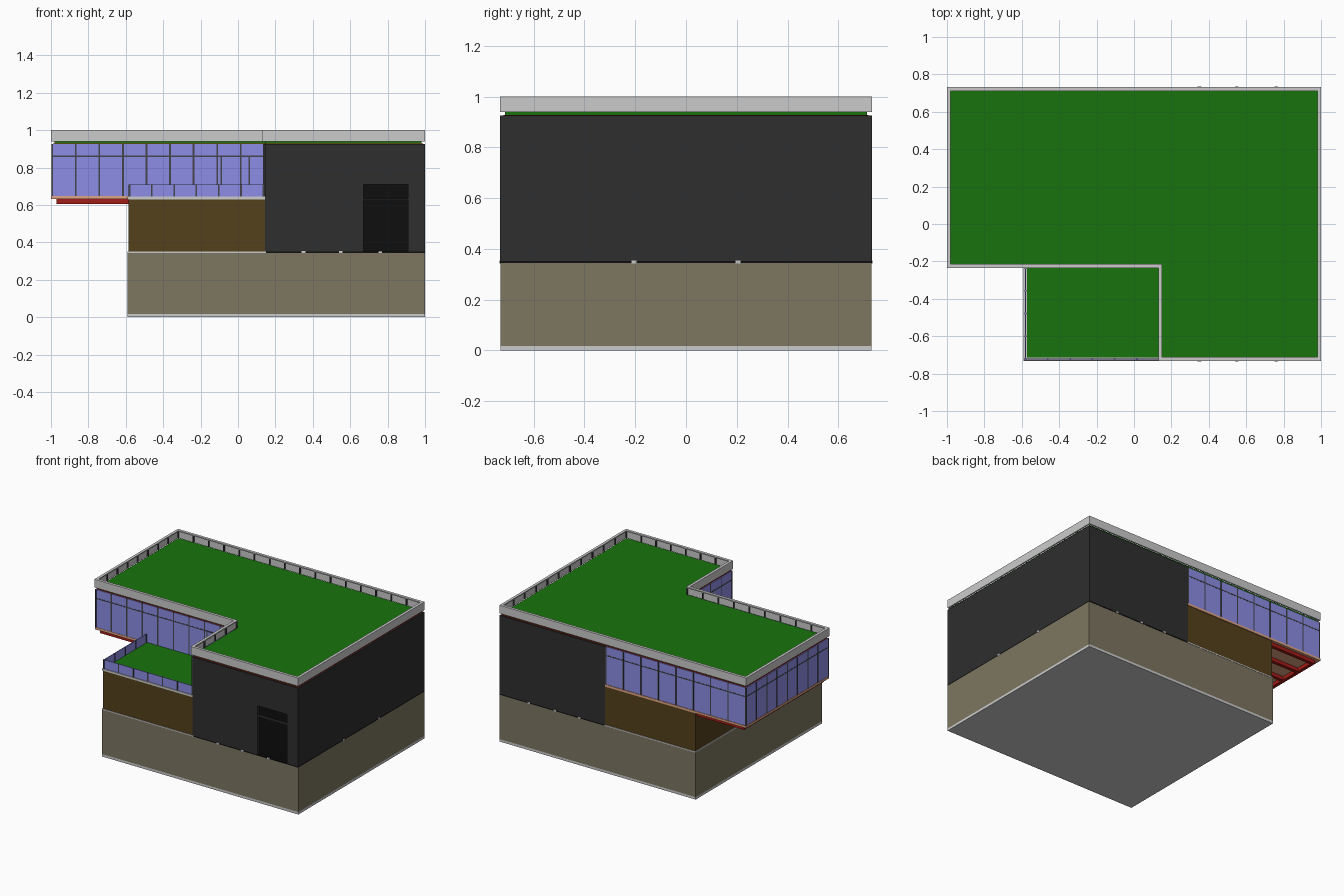
import bpy, bmesh
from mathutils import Vector

if "Cube" in bpy.data.objects:
    bpy.data.objects.remove(bpy.data.objects["Cube"])


def material(name, rgb):
    m = bpy.data.materials.new(name)
    m.diffuse_color = [*((c / 255) ** 2.2 for c in rgb), 1]
    m.use_nodes = True
    m.node_tree.nodes["Principled BSDF"].inputs["Base Color"].default_value = m.diffuse_color
    return m


GREEN = material("turf", (31, 115, 21))
GLASS = material("glass", (140, 140, 230))
DARK = material("dark_cladding", (50, 50, 50))
BLACK = material("black", (22, 22, 22))
FRAME = material("frame", (70, 70, 78))
TAN = material("stone", (124, 117, 97))
BROWN = material("timber", (86, 67, 34))
RED = material("red_steel", (160, 34, 29))
SALMON = material("fascia", (225, 165, 130))


def finish(name, bm, mat):
    bmesh.ops.recalc_face_normals(bm, faces=bm.faces)
    me = bpy.data.meshes.new(name)
    bm.to_mesh(me)
    bm.free()
    ob = bpy.data.objects.new(name, me)
    bpy.context.collection.objects.link(ob)
    if mat:
        me.materials.append(mat)
    return ob


def boxes(name, mat, *spans):
    """One object made of boxes, each given as (x0, x1, y0, y1, z0, z1)."""
    bm = bmesh.new()
    for x0, x1, y0, y1, z0, z1 in spans:
        vs = bmesh.ops.create_cube(bm, size=1)["verts"]
        for v in vs:
            v.co = (x1 if v.co.x > 0 else x0, y1 if v.co.y > 0 else y0, z1 if v.co.z > 0 else z0)
    return finish(name, bm, mat)


def inset(pts, d):
    """Inset a counter-clockwise, right-angled outline by d."""
    out = []
    for i, p in enumerate(pts):
        p = Vector(p)
        e1 = (p - Vector(pts[i - 1])).normalized()
        e2 = (Vector(pts[(i + 1) % len(pts)]) - p).normalized()
        out.append(p + d * Vector((-e1.y - e2.y, e1.x + e2.x)))
    return out


def prism(name, pts, z0, z1, mat):
    bm = bmesh.new()
    face = bm.faces.new([bm.verts.new((p[0], p[1], z0)) for p in pts])
    top = bmesh.ops.extrude_face_region(bm, geom=[face])["geom"]
    bmesh.ops.translate(bm, vec=(0, 0, z1 - z0), verts=[g for g in top if isinstance(g, bmesh.types.BMVert)])
    return finish(name, bm, mat)


def ring(name, pts, width, z0, z1, mat=None):
    bm = bmesh.new()
    inner = inset(pts, width)
    loops = [[bm.verts.new((p[0], p[1], z)) for p in o]
             for o, z in ((pts, z0), (pts, z1), (inner, z1), (inner, z0))]
    for a, b in zip(loops, loops[1:] + loops[:1]):
        for i in range(len(pts)):
            j = (i + 1) % len(pts)
            bm.faces.new((a[i], a[j], b[j], b[i]))
    return finish(name, bm, mat)


def glazing(name, a, b, z0, z1, bays, rail_z=None):
    """Glass wall from a to b with thin mullions and an optional cross rail."""
    a, b = Vector(a), Vector(b)

    def bar(p, q, t, lo, hi):
        return (min(p.x, q.x) - t, max(p.x, q.x) + t, min(p.y, q.y) - t, max(p.y, q.y) + t, lo, hi)

    boxes(name + "_glass", GLASS, bar(a, b, 0.003, z0, z1))
    bars = []
    for i in range(bays + 1):
        p = a.lerp(b, i / bays)
        bars.append(bar(p, p, 0.0045, z0, z1))
    if rail_z:
        bars.append(bar(a, b, 0.004, rail_z - 0.004, rail_z + 0.004))
    boxes(name + "_mullions", FRAME, *bars)


# lower storey
boxes("foundation_slab", None, (-0.59, 1, -0.73, 0.73, 0, 0.018))
boxes("stone_base", TAN, (-0.59, 1, -0.73, 0.73, 0.018, 0.344))
boxes("base_coping", None, (-0.59, 0.15, -0.732, 0.732, 0.344, 0.352))
boxes("shadow_joint", BLACK, (0.15, 1, -0.732, 0.732, 0.344, 0.352))
joints = [(x - 0.01, x + 0.01, s * 0.733 - 0.002, s * 0.733 + 0.002, 0.343, 0.354)
          for x in (0.35, 0.55, 0.76) for s in (-1, 1)]
joints += [(0.99, 1.001, y - 0.01, y + 0.01, 0.343, 0.354) for y in (-0.205, 0.205)]
boxes("joint_blocks", None, *joints)

# middle storey with terrace
boxes("timber_storey", BROWN, (-0.585, 0.15, -0.728, 0.728, 0.352, 0.63))
boxes("terrace_slab", None, (-0.59, 0.145, -0.73, -0.23, 0.63, 0.645))
boxes("terrace_turf", GREEN, (-0.572, 0.135, -0.715, -0.235, 0.645, 0.652))
glazing("terrace_front_rail", (-0.58, -0.722), (0.135, -0.722), 0.645, 0.71, 6)
glazing("terrace_side_rail", (-0.58, -0.722), (-0.58, -0.235), 0.645, 0.71, 4)

# dark block with recessed entrance
block = boxes("dark_block", DARK, (0.145, 1, -0.732, 0.732, 0.352, 0.925))
cutter = boxes("door_cutter", None, (0.67, 0.91, -0.8, -0.69, 0.352, 0.71))
mod = block.modifiers.new("doorway", "BOOLEAN")
mod.operation, mod.object, mod.solver = "DIFFERENCE", cutter, "EXACT"
bpy.context.view_layer.objects.active = block
bpy.ops.object.modifier_apply(modifier=mod.name)
bpy.data.objects.remove(cutter)
boxes("entrance_door", BLACK, (0.67, 0.91, -0.71, -0.688, 0.352, 0.71))
boxes("door_transom", DARK, (0.67, 0.91, -0.73, -0.70, 0.625, 0.635))

# glazed upper storey
boxes("upper_floor", SALMON, (-1, 0.145, -0.23, 0.732, 0.632, 0.648))
glazing("front_wall", (-0.993, -0.225), (0.14, -0.225), 0.648, 0.925, 9, 0.86)
glazing("left_wall", (-0.993, -0.225), (-0.993, 0.725), 0.648, 0.925, 8, 0.86)
glazing("back_wall", (-0.993, 0.725), (0.14, 0.725), 0.648, 0.925, 8, 0.86)
glazing("terrace_wall", (0.138, -0.725), (0.138, -0.225), 0.648, 0.925, 4, 0.86)
boxes("terrace_door_frame", FRAME,
      *[(x - 0.004, x + 0.004, -0.232, -0.222, 0.65, 0.86) for x in (-0.09, 0.06)],
      (-0.09, 0.06, -0.232, -0.222, 0.856, 0.864))

# red beams under the overhang
beams = [(-0.965, -0.585, y - 0.012, y + 0.012, 0.605, 0.632)
         for y in (-0.2 + i * 0.9 / 6 for i in range(7))]
beams.append((-0.97, -0.945, -0.212, 0.712, 0.605, 0.632))
boxes("overhang_beams", RED, *beams)

# roof, soffit and parapet
outline = [(-1, -0.235), (0.13, -0.235), (0.13, -0.732), (1, -0.732), (1, 0.732), (-1, 0.732)]
prism("roof_soffit", inset(outline, 0.012), 0.922, 0.928, RED)
prism("roof_turf", inset(outline, 0.018), 0.928, 0.944, GREEN)
ring("parapet_wall", outline, 0.01, 0.94, 0.995)
ring("parapet_cap", outline, 0.02, 0.992, 1.0)
posts = []
run = inset(outline, 0.014)
for i, p in enumerate(run):
    q = run[(i + 1) % len(run)]
    n = max(2, round((q - p).length / 0.125))
    for k in range(n):
        c = p.lerp(q, k / n)
        posts.append((c.x - 0.004, c.x + 0.004, c.y - 0.004, c.y + 0.004, 0.944, 0.992))
boxes("parapet_posts", FRAME, *posts)
